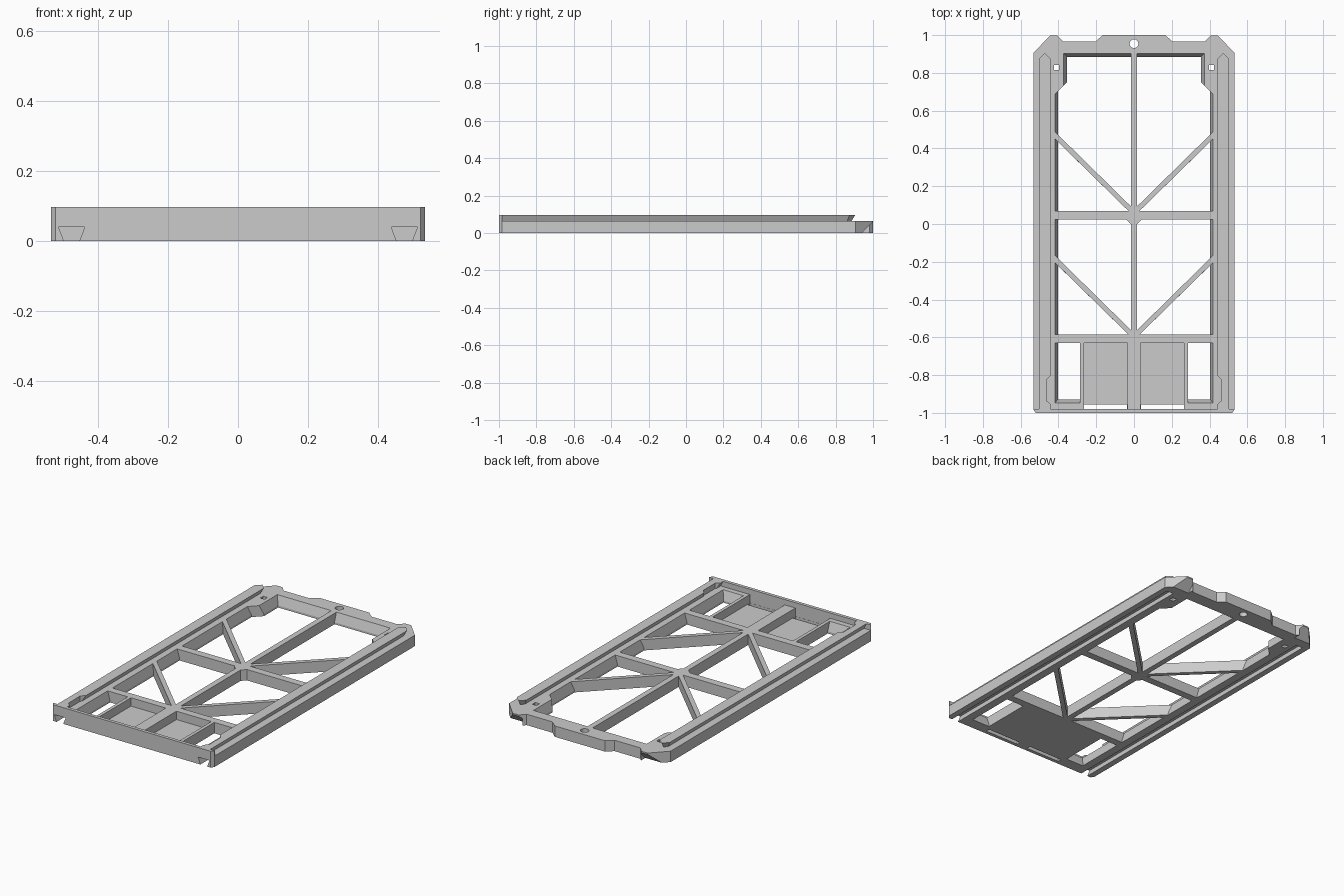
import bpy, bmesh, math

if "Cube" in bpy.data.objects:
    bpy.data.objects.remove(bpy.data.objects["Cube"])

H, TOP = 0.065, 0.097   # frame height, height including rails


def loft(name, rings):
    """Solid through rings of equal point count, each a list of (x, y, z)."""
    bm = bmesh.new()
    vs = [[bm.verts.new(p) for p in r] for r in rings]
    n = len(vs[0])
    for a, b in zip(vs, vs[1:]):
        for i in range(n):
            j = (i + 1) % n
            bm.faces.new((a[i], a[j], b[j], b[i]))
    bm.faces.new(vs[0])
    bm.faces.new(vs[-1])
    bmesh.ops.recalc_face_normals(bm, faces=bm.faces)
    me = bpy.data.meshes.new(name)
    bm.to_mesh(me)
    bm.free()
    ob = bpy.data.objects.new(name, me)
    bpy.context.collection.objects.link(ob)
    return ob


def at(pts, z, s=1):
    return [(s * x, y, z) for x, y in pts]


def prism(name, pts, z0, z1, s=1):
    return loft(name, [at(pts, z0, s), at(pts, z1, s)])


def rect(x0, x1, y0, y1):
    return [(x0, y0), (x1, y0), (x1, y1), (x0, y1)]


def cut(ob, cutter):
    m = ob.modifiers.new("cut", 'BOOLEAN')
    m.operation, m.solver, m.object = 'DIFFERENCE', 'EXACT', cutter
    bpy.context.view_layer.objects.active = ob
    bpy.ops.object.modifier_apply(modifier=m.name)
    bpy.data.objects.remove(cutter)


# Frame slab with stepped back edge and clipped corners
half = [(0.52, -1), (0.533, -0.983), (0.533, 0.905), (0.445, 0.997), (0.405, 0.997),
        (0.375, 0.965), (0.205, 0.965), (0.165, 1.0)]
frame = prism("frame", half + [(-x, y) for x, y in reversed(half)], 0, H)

# Openings: (top outline, bottom outline); walls slope in along the outer frame
dy = -0.655
tri_t = [(0.03, 0.07), (0.42, 0.07), (0.42, 0.452)]
tri_b = [(0.03, 0.07), (0.403, 0.07), (0.403, 0.435)]
openings = [
    ([(0.017, 0.905), (0.017, 0.094), (0.42, 0.49), (0.42, 0.685), (0.375, 0.73), (0.375, 0.905)],
     [(0.017, 0.885), (0.017, 0.094), (0.403, 0.473), (0.403, 0.702), (0.355, 0.75), (0.355, 0.885)]),
    (tri_t, tri_b),
    ([(0.017, 0.0), (0.042, 0.025), (0.42, 0.025), (0.42, -0.165), (0.017, -0.561)],
     [(0.017, 0.0), (0.042, 0.025), (0.403, 0.025), (0.403, -0.182), (0.017, -0.561)]),
    ([(x, y + dy) for x, y in tri_t], [(x, y + dy) for x, y in tri_b]),
    (rect(0.285, 0.42, -0.95, -0.63), rect(0.285, 0.403, -0.928, -0.63)),
]
# Dovetail groove section (x, z) under each side
groove = [(0.454, -0.004), (0.437, 0.04), (0.512, 0.04), (0.495, -0.004)]
# Undercut wedge at the back corners (y, z)
wedge = [(0.93, -0.01), (1.02, 0.08), (1.02, -0.01)]

for s in (1, -1):
    for t, b in openings:
        cut(frame, loft("cutter", [at(b, -0.01, s), at(b, 0.012, s), at(t, 0.07, s), at(t, 0.08, s)]))
    # Front tray, its drain slot and the clip hole
    cut(frame, prism("cutter", rect(0.035, 0.265, -0.98, -0.63), 0.015, 0.08, s))
    cut(frame, prism("cutter", rect(0.036, 0.264, -0.979, -0.955), -0.01, 0.03, s))
    cut(frame, prism("cutter", rect(0.396, 0.424, 0.815, 0.843), -0.01, 0.08, s))
    cut(frame, loft("cutter", [[(s * x, y, z) for x, z in groove] for y in (-1.02, 0.88)]))
    cut(frame, loft("cutter", [[(s * x, y, z) for y, z in wedge] for x in (0.39, 0.56)]))

# Hanging hole in the back tab
cut(frame, prism("cutter", [(0.023 * math.cos(a * math.pi / 12), 0.955 + 0.023 * math.sin(a * math.pi / 12))
                            for a in range(24)], -0.01, 0.08))

# Dovetail rails with pointed ends and a relief notch near the front
for s, side in ((1, "right"), (-1, "left")):
    low = [(0.457, -0.98), (0.488, -0.98), (0.488, 0.862), (0.4725, 0.885), (0.457, 0.862)]
    high = [(0.441, -0.98), (0.504, -0.98), (0.504, 0.875), (0.4725, 0.905), (0.441, 0.875)]
    rail = loft("dovetail_rail_" + side, [at(low, H, s), at(high, TOP, s)])
    notch = [(0.43, -0.965), (0.463, -0.935), (0.463, -0.825), (0.43, -0.79)]
    cut(rail, prism("cutter", notch, 0.05, 0.12, s))

# Raised front lip above the frame
prism("front_lip", [(-0.52, -1), (0.52, -1), (0.533, -0.983), (0.533, -0.98),
                    (-0.533, -0.98), (-0.533, -0.983)], H, TOP)
